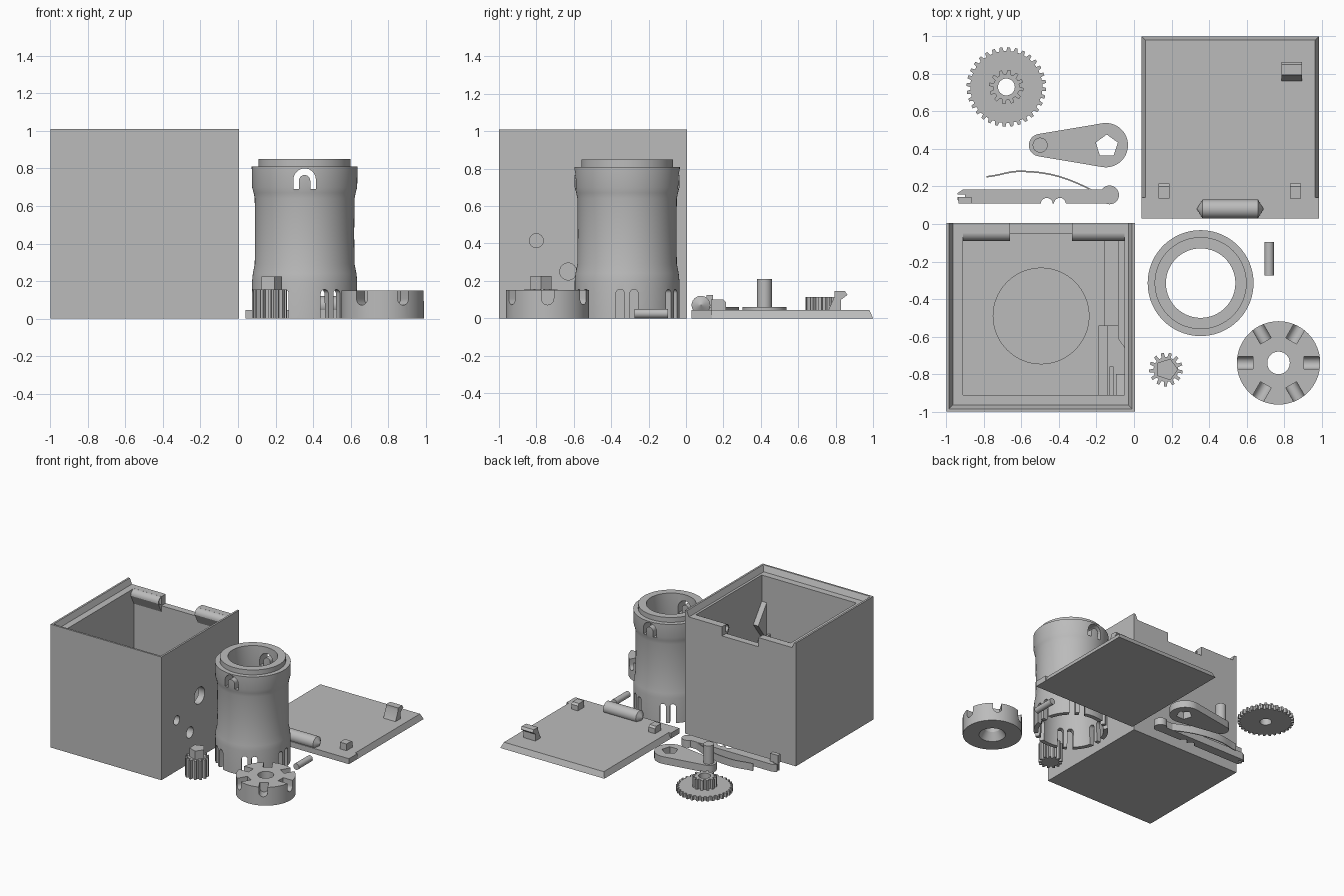
import bpy, bmesh
from math import sin, cos, pi, radians
from mathutils import Matrix, Vector
from mathutils.geometry import interpolate_bezier

if "Cube" in bpy.data.objects:
    bpy.data.objects.remove(bpy.data.objects["Cube"])

grey = bpy.data.materials.new("plain grey")
grey.use_nodes = True
grey.diffuse_color = (0.5, 0.5, 0.5, 1)
grey.node_tree.nodes["Principled BSDF"].inputs["Base Color"].default_value = (0.5, 0.5, 0.5, 1)

# Maps an outline drawn in (y, z) so that it is extruded along x
SIDE = Matrix(((0, 0, 1, 0), (1, 0, 0, 0), (0, 1, 0, 0), (0, 0, 0, 1)))


def finish(name, bm):
    bmesh.ops.recalc_face_normals(bm, faces=bm.faces)
    mesh = bpy.data.meshes.new(name)
    bm.to_mesh(mesh)
    bm.free()
    mesh.materials.append(grey)
    obj = bpy.data.objects.new(name, mesh)
    bpy.context.collection.objects.link(obj)
    return obj


def prism(name, pts, low, high, matrix=Matrix(), top=None):
    """Extrude an outline; top gives a different outline at the far end."""
    bm = bmesh.new()
    a = [bm.verts.new(matrix @ Vector((u, v, low))) for u, v in pts]
    b = [bm.verts.new(matrix @ Vector((u, v, high))) for u, v in (top or pts)]
    bm.faces.new(a)
    bm.faces.new(b)
    for i in range(len(a)):
        j = (i + 1) % len(a)
        bm.faces.new((a[i], a[j], b[j], b[i]))
    return finish(name, bm)


def lathe(name, profile, matrix, steps=64):
    """Spin a closed (radius, height) outline around z."""
    bm = bmesh.new()
    rings = [[bm.verts.new(matrix @ Vector((r * cos(2 * pi * k / steps), r * sin(2 * pi * k / steps), z)))
              for r, z in profile] for k in range(steps)]
    n = len(profile)
    for k in range(steps):
        p, q = rings[k], rings[(k + 1) % steps]
        for i in range(n):
            j = (i + 1) % n
            bm.faces.new((p[i], q[i], q[j], p[j]))
    return finish(name, bm)


def rect(u0, u1, v0, v1):
    return [(u0, v0), (u1, v0), (u1, v1), (u0, v1)]


def arc(u, v, r, start=0, end=360, n=32):
    full = end - start == 360
    return [(u + r * cos(radians(start + (end - start) * i / n)),
             v + r * sin(radians(start + (end - start) * i / n))) for i in range(n if full else n + 1)]


def gear(u, v, root, tip, teeth):
    pts = []
    for k in range(teeth):
        for step, r in ((0, root), (0.4, root), (0.52, tip), (0.88, tip)):
            a = 2 * pi * (k + step) / teeth
            pts.append((u + r * cos(a), v + r * sin(a)))
    return pts


def boolean(target, *others, mode="DIFFERENCE"):
    bpy.context.view_layer.objects.active = target
    for other in others:
        mod = target.modifiers.new("cut", "BOOLEAN")
        mod.operation, mod.solver, mod.object = mode, "EXACT", other
        bpy.ops.object.modifier_apply(modifier=mod.name)
        bpy.data.objects.remove(other)


def move(x, y, angle=0):
    return Matrix.Translation((x, y, 0)) @ Matrix.Rotation(radians(angle), 4, "Z")


# Open box with a tapered lid seat, hinge notch and axle holes
box = prism("box", rect(-1, .005, -1, .005), 0, 1.01)
boolean(box,
        prism("cavity", rect(-.91, -.05, -.91, -.05), .06, 1.2),
        prism("seat", rect(-.965, -.03, -.965, .1), .965, 1.011, top=rect(-.985, -.01, -.985, .1)),
        prism("notch", rect(-.66, -.33, -.2, .1), .89, 1.2),
        prism("recess", arc(-.495, -.49, .255, n=64), .04, .3),
        *[prism("hole", arc(y, z, r), -.07, .1, SIDE)
          for y, z, r in ((-.8, .415, .037), (-.63, .25, .045), (-.506, .506, .068))])

# Hinge knuckles on the back wall, with dimples for the barrel tips
for side, x0, x1, tip in (("right", -.965, -.66, -.72), ("left", -.33, -.03, -.27)):
    outline = [(-.05, .965), (-.05, .84)] + arc(-.045, .92, .045, 180, 90, 8)
    knuckle = prism(side + "_knuckle", outline, x0, x1, SIDE)
    mouth = -.66 if side == "right" else -.33
    boolean(knuckle, prism("dimple", arc(-.05, .93, .03, n=16), mouth, tip, SIDE,
                           top=arc(-.05, .93, .004, n=16)))

# Guides inside the box for the lever and gears
prism("floor_step", rect(-.16, -.05, -.54, -.05), .06, .1)
prism("wall_liner", [(-.085, -.05), (-.05, -.05), (-.05, -.66), (-.085, -.61)], .06, .2)
prism("guide_plate", rect(-.19, -.14, -.91, -.54), .06, .4)
prism("lever_stop", rect(-.13, -.11, -.91, -.76), .06, .5)
prism("wedge_rib", [(-.91, .45), (-.8, .6), (-.91, .75)], -.095, -.05, SIDE)

# Tube with a neck, six snap tongues and two arched clips
outer = [(.28, 0), (.28, .2), (.276, .24), (.266, .29), (.264, .45), (.266, .64), (.272, .67), (.28, .70),
         (.282, .81), (.245, .81), (.245, .85)]
inner = [(.185, .85), (.185, .68), (.2, .6), (.215, .4), (.235, .2), (.245, 0)]
TX, TY = .355, -.315
tube = lathe("tube", outer + inner, move(TX, TY), 96)
cutters = []
for k in range(6):
    for off in (-.037, .037):
        slot = [(off - .022, -.1), (off + .022, -.1)] + arc(off, .133, .022, 0, 180, 12)
        cutters.append(prism("slot", slot, .1, .4, move(TX, TY, 60 * k) @ SIDE))
for angle in (-90, 90):
    arch = [(-.03, .69), (-.06, .69)] + arc(0, .74, .06, 180, 0, 16) + [(.06, .69), (.03, .69)] \
        + arc(0, .735, .03, 0, 180, 12)
    cutters.append(prism("arch", arch, .1, .4, move(TX, TY, angle) @ SIDE))
boolean(tube, *cutters)

# Slotted wheel with a countersunk bore
WX, WY = .77, -.74
wheel = lathe("slotted_wheel", [(.1, 0), (.222, 0), (.222, .15), (.06, .15), (.06, .06)], move(WX, WY))
notch = arc(0, .105, .033, 180, 360, 12) + [(.033, .3), (-.033, .3)]
boolean(wheel, *[prism("notch", notch, .135, .4, move(WX, WY, 60 * k) @ SIDE) for k in range(6)])

# Pinion with a pentagonal head
prism("pinion", gear(.17, -.775, .066, .09, 13), 0, .155)
prism("pinion_head", arc(.175, -.775, .06, 0, 360, 5), .155, .225)

# Double gear with a through bore
double_gear = prism("double_gear", gear(-.68, .73, .192, .212, 32), 0, .035)
boolean(double_gear, prism("small_gear", gear(-.68, .73, .07, .092, 12), .02, .115), mode="UNION")
boolean(double_gear, prism("bore", arc(-.68, .73, .045), -.1, .3))

# Crank arm with a pentagonal socket and a pin
arm = prism("crank_arm", arc(-.15, .42, .118, -98, 98, 32) + arc(-.5, .42, .06, 98, 262, 20), 0, .06)
boolean(arm, prism("socket", arc(-.145, .415, .062, 18, 378, 5), -.1, .2))
prism("crank_pin", arc(-.5, .42, .04), .06, .21)

# Latch lever with finger notches, hook and leaf spring
lever = prism("latch_lever", [(-.94, .13), (-.92, .108)] + arc(-.13, .155, .05, -110, 145, 28)
              + [(-.91, .184), (-.94, .165)], 0, .06)
boolean(lever,
        prism("finger_notch", arc(-.465, .107, .032, n=20), -.1, .2),
        prism("finger_notch", arc(-.395, .107, .032, n=20), -.1, .2),
        prism("hook_gap", rect(-.96, -.9, .143, .157), -.1, .2))
prism("lever_hook", rect(-.935, -.865, .11, .145), .06, .125)
bends = [((-.785, .252), (-.7, .26), (-.67, .285), (-.58, .28)),
         ((-.58, .28), (-.45, .275), (-.36, .25), (-.22, .178))]
path = [p for b in bends for p in interpolate_bezier(*[Vector(q) for q in b], 12)]
prism("leaf_spring", [(p.x, p.y + .004) for p in path] + [(p.x, p.y - .004) for p in reversed(path)], 0, .06)

# Lid plate: bevelled on three edges, square at the hinge edge
prism("lid", rect(.04, .985, .14, 1), 0, .045, top=rect(.06, .965, .14, .98))
prism("lid_hinge_edge", rect(.04, .985, .03, .14), 0, .045)
for x in (.16, .86):
    prism("lid_clip", [(.135, .04), (.215, .04), (.215, .085), (.2, .1), (.135, .1)], x - .03, x + .03, SIDE)
prism("lid_catch", [(.76, .04), (.795, .12), (.795, .145), (.85, .145), (.863, .125), (.83, .1), (.83, .04)],
      .785, .895, SIDE)

# Hinge barrel with conical tips, carried by a short web
lathe("hinge_barrel", [(.001, .335), (.05, .365), (.05, .66), (.001, .69)], move(0, .08)
      @ Matrix.Translation((0, 0, .07)) @ SIDE, 40)
prism("hinge_web", rect(.04, .12, .03, .07), .365, .66, SIDE)

# Loose axle pin
prism("axle_pin", arc(0, .025, .025, n=24), -.275, -.095, Matrix.Translation((.72, 0, 0))
      @ Matrix.Rotation(pi / 2, 4, "Z") @ SIDE)

# Smooth the curved walls, keep edges sharp
bpy.ops.object.select_all(action="DESELECT")
for obj in bpy.context.scene.objects:
    if obj.type == "MESH":
        obj.select_set(True)
        bpy.context.view_layer.objects.active = obj
bpy.ops.object.shade_smooth_by_angle(angle=radians(30))
